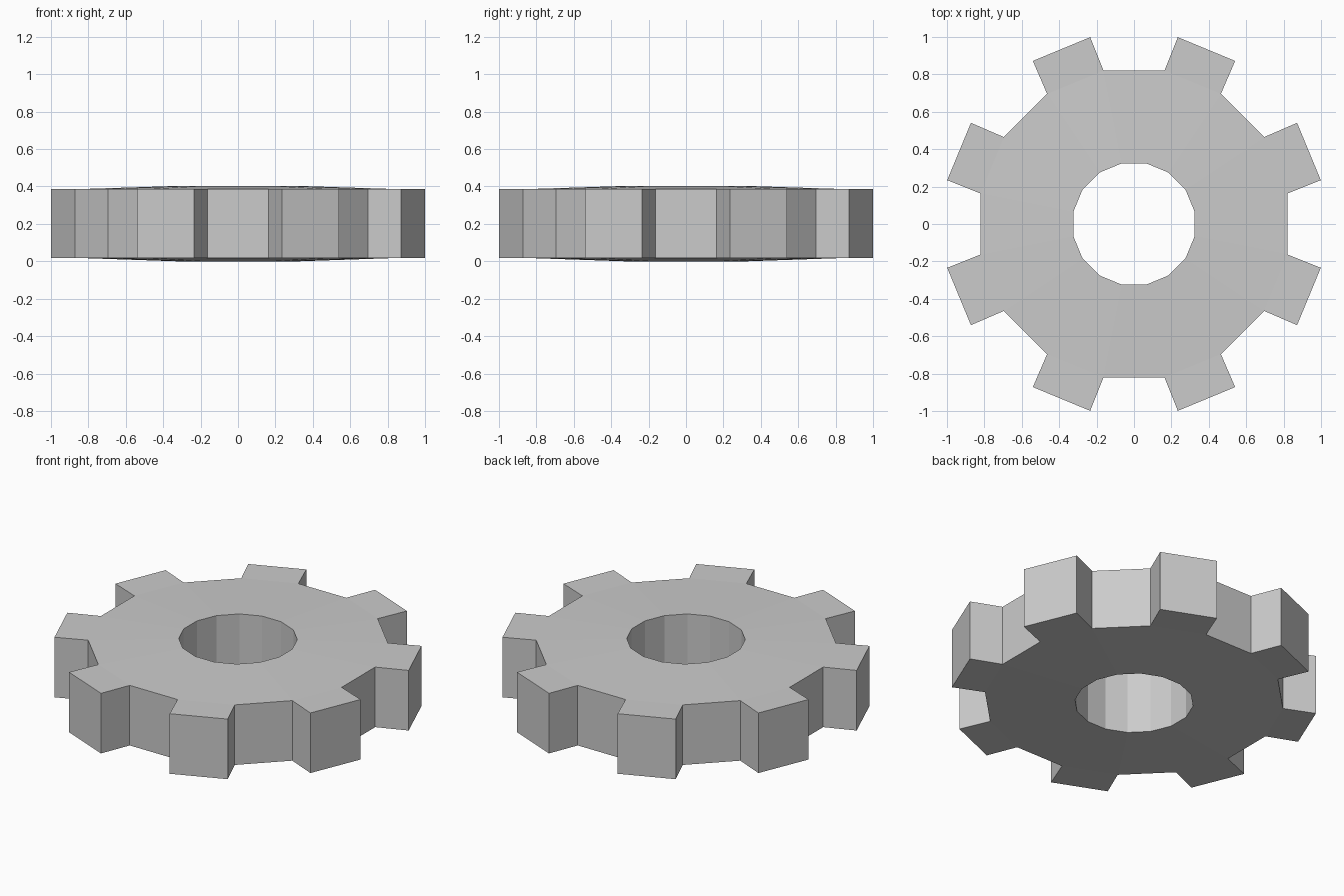
import bpy, bmesh, math

if "Cube" in bpy.data.objects:
    bpy.data.objects.remove(bpy.data.objects["Cube"])

TEETH = 8
N = TEETH * 2              # sides of the hub ring and of the bore
BORE_R, ROOT_R = 0.331, 0.8365
TIP_X, TIP_HALF = 1.0125, 0.166   # tooth tip distance and half width
BORE_Z = (0.0, 0.403)      # the faces are slightly domed towards the bore
RIM_Z = (0.017, 0.387)

bm = bmesh.new()


def column(x, y, zs):
    """Bottom and top vertex at one plan position."""
    return [bm.verts.new((x, y, z)) for z in zs]


def ring(radius, zs):
    angles = [math.radians(11.25 + 22.5 * i) for i in range(N)]
    return [column(radius * math.cos(a), radius * math.sin(a), zs) for a in angles]


def wall(a, b):
    bm.faces.new((a[0], b[0], b[1], a[1]))


def caps(cols):
    bm.faces.new([c[1] for c in cols])
    bm.faces.new([c[0] for c in reversed(cols)])


bore = ring(BORE_R, BORE_Z)
root = ring(ROOT_R, RIM_Z)

for i in range(N):
    j = (i + 1) % N
    # Bore wall and domed hub faces
    wall(bore[j], bore[i])
    caps([bore[i], root[i], root[j], bore[j]])
    if i % 2:
        # Gap between teeth
        wall(root[i], root[j])
    else:
        # Tooth
        a = math.radians(22.5 * (i + 1))
        c, s = math.cos(a), math.sin(a)
        p, q = [column(TIP_X * c - t * s, TIP_X * s + t * c, RIM_Z)
                for t in (-TIP_HALF, TIP_HALF)]
        wall(root[i], p)
        wall(p, q)
        wall(q, root[j])
        caps([root[i], p, q, root[j]])

bmesh.ops.recalc_face_normals(bm, faces=bm.faces)
mesh = bpy.data.meshes.new("gear_wheel")
bm.to_mesh(mesh)
bm.free()
bpy.context.collection.objects.link(bpy.data.objects.new("gear_wheel", mesh))
